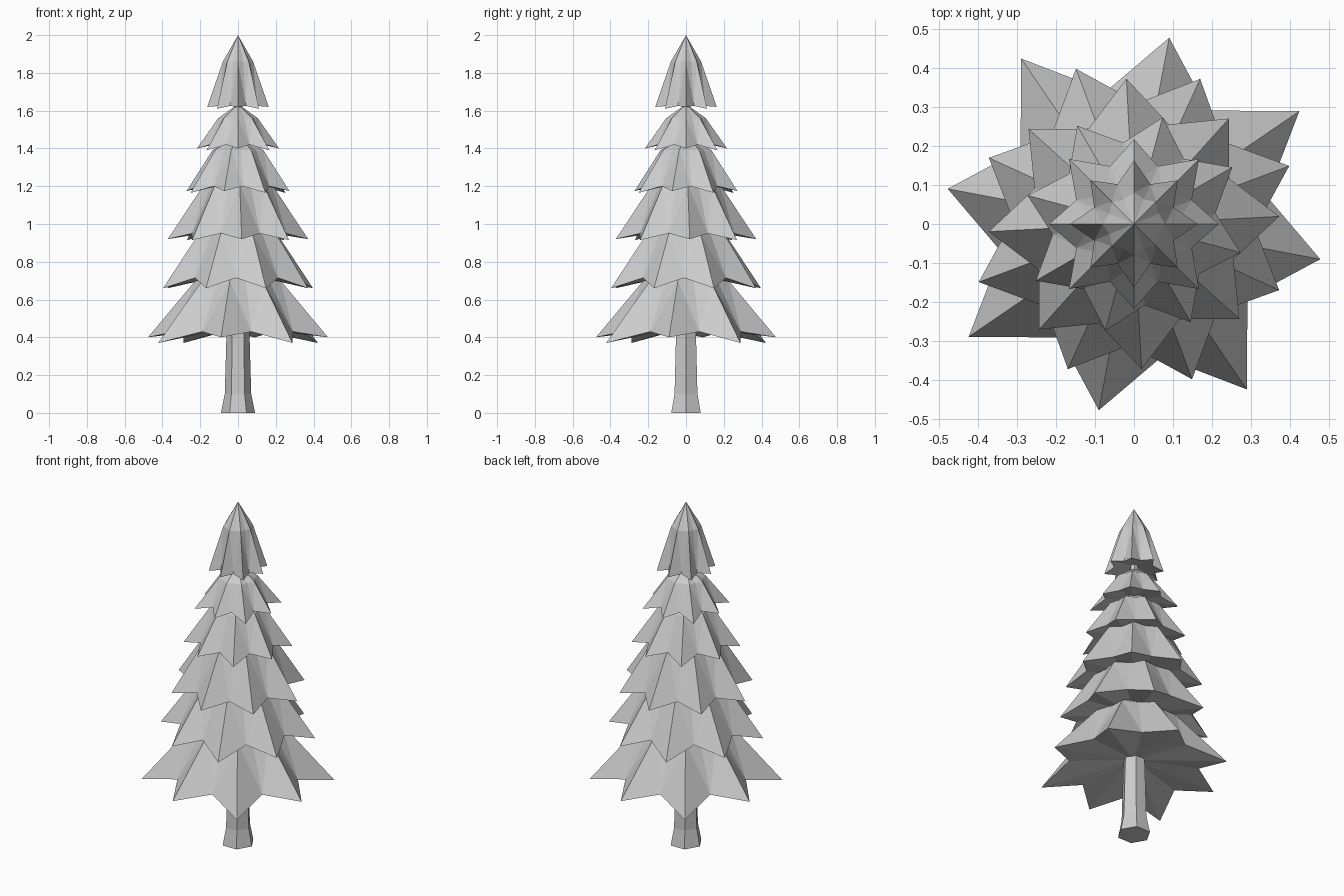
import bpy, bmesh, math

if "Cube" in bpy.data.objects:
    bpy.data.objects.remove(bpy.data.objects["Cube"])

grey = bpy.data.materials.new("plain grey")
grey.diffuse_color = (0.6, 0.6, 0.6, 1)
grey.use_nodes = True
grey.node_tree.nodes["Principled BSDF"].inputs["Base Color"].default_value = grey.diffuse_color


def make(name, rings, bottom_z, top_z):
    """Loft rings of (x, y, z) points, closed with a fan at each end."""
    bm = bmesh.new()
    loops = [[bm.verts.new(p) for p in ring] for ring in rings]
    n = len(loops[0])
    low = bm.verts.new((0, 0, bottom_z))
    top = bm.verts.new((0, 0, top_z))
    for i in range(n):
        j = (i + 1) % n
        bm.faces.new((low, loops[0][j], loops[0][i]))
        for a, b in zip(loops, loops[1:]):
            bm.faces.new((a[i], a[j], b[j], b[i]))
        bm.faces.new((loops[-1][i], loops[-1][j], top))
    # split bent quads along the ridges
    bmesh.ops.triangulate(bm, faces=[f for f in bm.faces if len(f.verts) == 4])
    bmesh.ops.recalc_face_normals(bm, faces=bm.faces)
    me = bpy.data.meshes.new(name)
    bm.to_mesh(me)
    bm.free()
    me.materials.append(grey)
    ob = bpy.data.objects.new(name, me)
    bpy.context.collection.objects.link(ob)
    return ob


def polar(r, deg, z):
    a = math.radians(deg)
    return (r * math.cos(a), r * math.sin(a), z)


def branch_tier(name, turn, tip_a, tip_b, valley, mid, apex):
    """Eight-pointed skirt; tips alternate between two (radius, z) pairs."""
    rim, shoulder = [], []
    for i in range(16):
        r, z = valley if i % 2 else (tip_a, tip_b)[(i // 2) % 2]
        rim.append(polar(r, turn + 22.5 * i, z))
        m = mid[0] * (0.86 if i % 2 else 1.0)
        shoulder.append(polar(m, turn + 22.5 * i, mid[1]))
    make(name, [rim, shoulder], valley[1] + 0.03, apex)


# Branch tiers, bottom to top: turn, tips, valley, shoulder, apex
branch_tier("branch_tier_1", -10.7, (0.485, 0.40), (0.512, 0.37), (0.347, 0.43), (0.23, 0.70), 0.86)
branch_tier("branch_tier_2", 20.5, (0.424, 0.66), (0.408, 0.66), (0.31, 0.715), (0.22, 0.95), 1.08)
branch_tier("branch_tier_3", 3, (0.372, 0.92), (0.363, 0.915), (0.27, 0.95), (0.18, 1.21), 1.33)
branch_tier("branch_tier_4", 30, (0.29, 1.165), (0.282, 1.175), (0.21, 1.20), (0.14, 1.39), 1.48)
branch_tier("branch_tier_5", 0, (0.217, 1.40), (0.235, 1.39), (0.16, 1.42), (0.105, 1.56), 1.635)
branch_tier("tree_top", 0, (0.163, 1.62), (0.158, 1.61), (0.11, 1.625), (0.08, 1.86), 2.0)

# Trunk with a flared foot, tapering inside the branches
profile = [(0.09, 0), (0.07, 0.10), (0.06, 0.45), (0.02, 1.68)]
make("trunk", [[polar(r, 60 * i, z) for i in range(6)] for r, z in profile], 0, 1.68)
